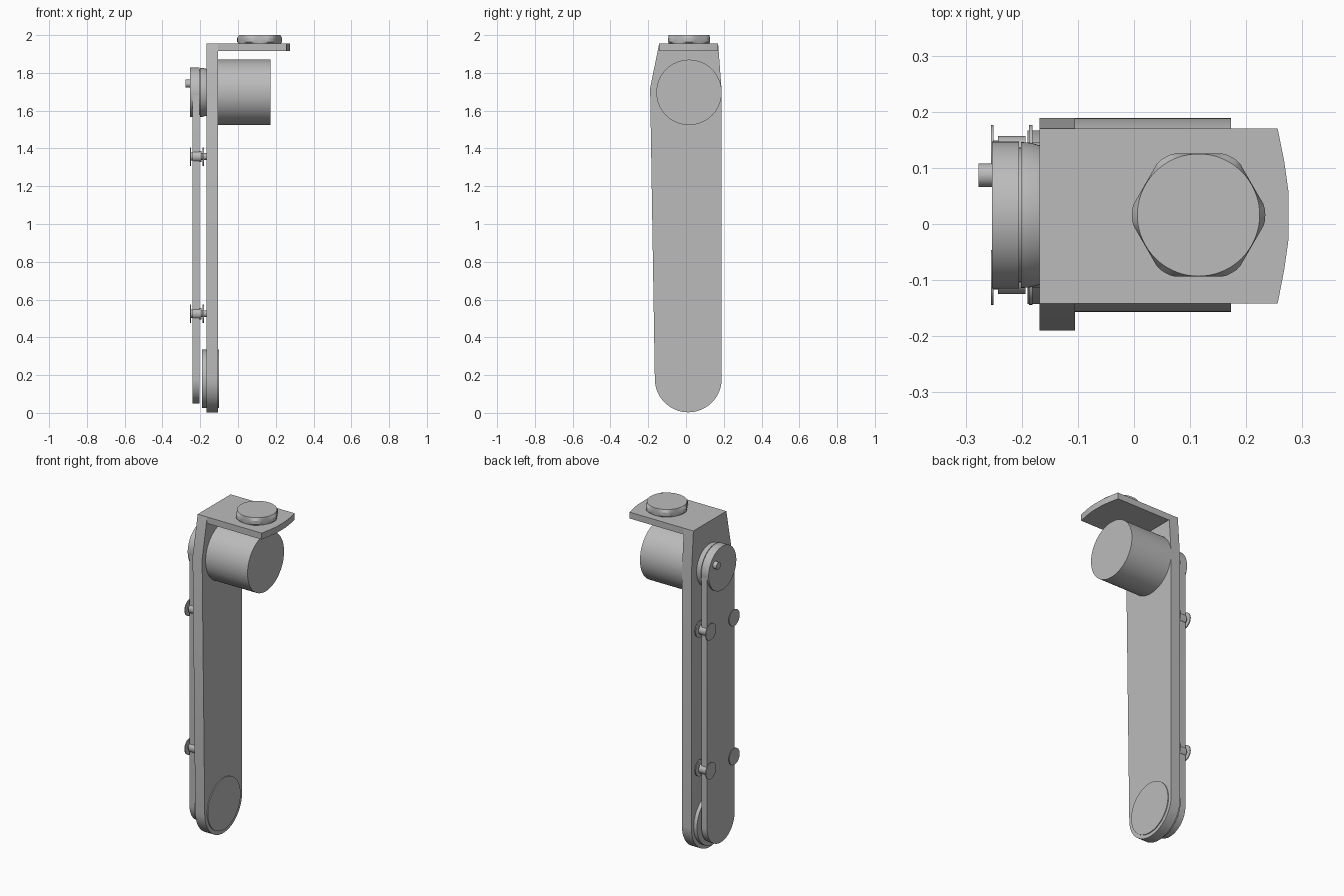
import bpy, bmesh
from math import cos, sin, pi, radians

if "Cube" in bpy.data.objects:
    bpy.data.objects.remove(bpy.data.objects["Cube"])

GREY = bpy.data.materials.new("machined grey")
GREY.use_nodes = True
COLOUR = (0.5, 0.5, 0.5, 1)
GREY.diffuse_color = COLOUR
GREY.node_tree.nodes["Principled BSDF"].inputs["Base Color"].default_value = COLOUR

CY = 0.016                 # shared axis line of motor and pulleys
TOP_Z, LOW_Z = 1.697, 0.18


def finish(name, bm):
    bmesh.ops.recalc_face_normals(bm, faces=bm.faces)
    mesh = bpy.data.meshes.new(name)
    bm.to_mesh(mesh)
    bm.free()
    mesh.materials.append(GREY)
    ob = bpy.data.objects.new(name, mesh)
    bpy.context.collection.objects.link(ob)
    bpy.ops.object.select_all(action='DESELECT')
    ob.select_set(True)
    bpy.context.view_layer.objects.active = ob
    bpy.ops.object.shade_smooth_by_angle(angle=radians(25))
    return ob


def loft(name, rings):
    """Skin equal-length rings of points and cap both ends."""
    bm = bmesh.new()
    rows = [[bm.verts.new(p) for p in ring] for ring in rings]
    n = len(rows[0])
    for a, b in zip(rows, rows[1:]):
        for i in range(n):
            j = (i + 1) % n
            bm.faces.new((a[i], a[j], b[j], b[i]))
    bm.faces.new(rows[0])
    bm.faces.new(rows[-1])
    return finish(name, bm)


def turned(name, y, z, profile, n=64):
    """Solid of revolution about an x-parallel axis; profile holds (x, radius)."""
    return loft(name, [[(x, y + r * cos(2 * pi * i / n), z + r * sin(2 * pi * i / n))
                        for i in range(n)] for x, r in profile])


def plate_x(name, outline, x0, x1):
    return loft(name, [[(x, y, z) for y, z in outline] for x in (x0, x1)])


def arc(cy, cz, r, start, end, n=32):
    return [(cy + r * cos(start + (end - start) * i / n),
             cz + r * sin(start + (end - start) * i / n)) for i in range(n + 1)]


# Long arm plate: round foot, tapered shoulders
arm = arc(0.012, LOW_Z, 0.177, pi, 2 * pi) + [
    (0.189, 1.70), (0.17, 1.955), (-0.142, 1.955), (-0.19, 1.72)]
plate_x("arm_plate", arm, -0.168, -0.105)

# Bent top flange with a slightly pointed end
flange = [(-0.12, -0.142), (0.256, -0.142), (0.268, -0.08), (0.275, -0.03),
          (0.275, 0.06), (0.268, 0.11), (0.256, 0.17), (-0.12, 0.17)]
loft("top_flange", [[(x, y, z) for x, y in flange] for z in (1.917, 1.955)])

# Hexagonal nut with turned-down corners
N = 72


def nut_ring(z, limit):
    ring = []
    for i in range(N):
        a = 2 * pi * i / N
        off = (a % (pi / 3)) - pi / 6
        r = min(0.11 / cos(off), limit)
        ring.append((0.115 + r * cos(a), CY + r * sin(a), z))
    return ring


loft("hex_nut", [nut_ring(1.953, 0.109), nut_ring(1.963, 0.119),
                 nut_ring(1.985, 0.119), nut_ring(2.0, 0.109)])

# Motor and foot disc
turned("motor", CY, TOP_Z, [(-0.11, 0.173), (0.173, 0.173)])
turned("foot_disc", 0.012, LOW_Z, [(-0.19, 0.155), (-0.10, 0.155)])

# Upper pulley, its hub and the offset crank pin
turned("upper_pulley", CY, TOP_Z, [(-0.253, 0.131), (-0.205, 0.131), (-0.205, 0.12),
                                   (-0.201, 0.12), (-0.201, 0.13), (-0.185, 0.129),
                                   (-0.16, 0.122)])
turned("crank_pin", 0.087, 1.743, [(-0.277, 0.021), (-0.25, 0.021)], 32)

# Drive band running between the two axes
band = arc(CY, LOW_Z, 0.13, pi, 2 * pi) + arc(CY, TOP_Z, 0.13, 0, pi)
plate_x("drive_band", band, -0.242, -0.205)

# Four guide rollers: outer flange, drum, inner flange and pin in one turning
ROLLER = [(-0.255, 0.049), (-0.25, 0.049), (-0.25, 0.022), (-0.242, 0.022),
          (-0.242, 0.03), (-0.193, 0.03), (-0.193, 0.018), (-0.187, 0.018),
          (-0.187, 0.049), (-0.181, 0.049), (-0.181, 0.018), (-0.16, 0.018)]
for side, y in (("back", CY + 0.111), ("front", CY - 0.111)):
    for level, z in (("upper", 1.357), ("lower", 0.525)):
        turned(f"{level}_{side}_roller", y, z, ROLLER, 32)
